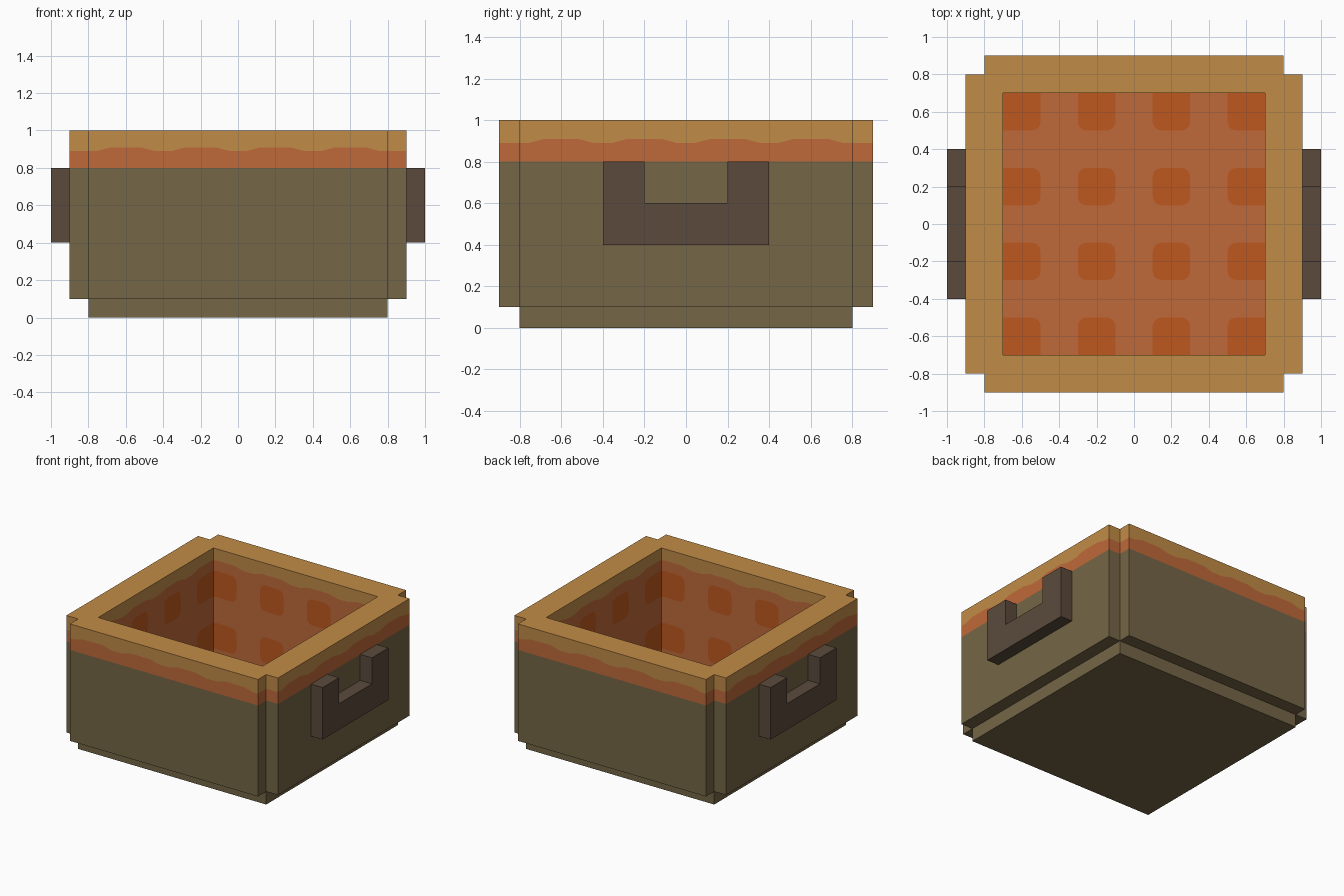
import bpy
import math

if "Cube" in bpy.data.objects:
    bpy.data.objects.remove(bpy.data.objects["Cube"])


def material(name, srgb):
    lin = [((c / 255 + 0.055) / 1.055) ** 2.4 for c in srgb]
    mat = bpy.data.materials.new(name)
    mat.diffuse_color = (*lin, 1)
    mat.use_nodes = True
    mat.node_tree.nodes["Principled BSDF"].inputs["Base Color"].default_value = mat.diffuse_color
    return mat


OLIVE = material("olive_clay", (117, 102, 70))
ORANGE = material("orange_glaze", (191, 105, 58))
TAN = material("tan_rim", (193, 139, 71))
SPOT = material("dark_orange_spot", (190, 88, 31))
BROWN = material("brown_handle", (91, 74, 59))


class Part:
    """Collects polygons, then makes one object."""

    def __init__(self, name, *mats):
        self.name, self.mats = name, mats
        self.verts, self.faces, self.slots = [], [], []

    def face(self, pts, slot=0):
        n = len(self.verts)
        self.verts += [tuple(p) for p in pts]
        self.faces.append(range(n, n + len(pts)))
        self.slots.append(slot)

    def build(self):
        mesh = bpy.data.meshes.new(self.name)
        mesh.from_pydata(self.verts, [], [list(f) for f in self.faces])
        for m in self.mats:
            mesh.materials.append(m)
        for poly, s in zip(mesh.polygons, self.slots):
            poly.material_index = s
        obj = bpy.data.objects.new(self.name, mesh)
        bpy.context.collection.objects.link(obj)
        return obj


CENTRES = (-0.6, -0.2, 0.2, 0.6)
FLOOR = 0.1


def wave(u):
    """Height of the glaze edge: a low flat bump around each centre."""
    d = min(abs(u - c) for c in CENTRES)
    return 0.89 + 0.02 * max(0, min(1, (0.155 - d) / 0.075))


def wall(part, a, b, levels):
    """Vertical wall from a to b, banded by height and split along the wave."""
    axis = 0 if abs(a[0] - b[0]) > 1e-6 else 1
    lo, hi = sorted((a[axis], b[axis]))
    cuts = {lo, hi}
    for c in CENTRES:
        cuts |= {round(c + d, 4) for d in (-0.155, -0.08, 0.08, 0.155) if lo < c + d < hi}
    cuts = sorted(cuts, reverse=a[axis] > b[axis])
    for u, v in zip(cuts, cuts[1:]):
        p, q = list(a), list(a)
        p[axis], q[axis] = u, v
        zu = [wave(u) if z is None else z for z in levels]
        zv = [wave(v) if z is None else z for z in levels]
        for i in range(len(levels) - 1):
            part.face([(*p, zu[i]), (*q, zv[i]), (*q, zv[i + 1]), (*p, zu[i + 1])], i)


def ring(part, z, hole, up):
    """Flat notched ring around a square hole."""
    g = [-0.9, -0.8, -0.7, 0.7, 0.8, 0.9]
    for x0, x1 in zip(g, g[1:]):
        for y0, y1 in zip(g, g[1:]):
            r = sorted((abs(x0 + x1) / 2, abs(y0 + y1) / 2))
            if r[0] > 0.8 or r[1] < hole:
                continue
            pts = [(x0, y0, z), (x1, y0, z), (x1, y1, z), (x0, y1, z)]
            part.face(pts if up else pts[::-1])


# Outer walls with notched corners: olive, orange, tan bands
outer = Part("outer_wall", OLIVE, ORANGE, TAN)
outline = []
for k in range(4):
    c, s = round(math.cos(k * math.pi / 2)), round(math.sin(k * math.pi / 2))
    for x, y in ((0.8, -0.8), (0.9, -0.8), (0.9, 0.8)):
        outline.append((x * c - y * s, x * s + y * c))
for a, b in zip(outline, outline[1:] + outline[:1]):
    wall(outer, a, b, [0.1, 0.8, None, 1.0])
ring(outer, 0.1, 0.8, False)
outer.build()

# Rim
rim = Part("rim", TAN)
ring(rim, 1.0, 0.7, True)
rim.build()

# Inner lining and floor
lining = Part("inner_lining", ORANGE, TAN)
square = [(-0.7, -0.7), (-0.7, 0.7), (0.7, 0.7), (0.7, -0.7)]
for a, b in zip(square, square[1:] + square[:1]):
    wall(lining, a, b, [FLOOR, None, 1.0])
lining.face([(x, y, FLOOR) for x, y in reversed(square)])
lining.build()


def spot_outline(cu, cv, clip_v):
    """Rounded square, with square corners where it meets a side."""
    pts, r = [], 0.045
    for su, sv, start in ((1, 1, 0), (-1, 1, 90), (-1, -1, 180), (1, -1, 270)):
        u, v = cu + 0.1 * su, cv + 0.1 * sv
        if abs(u) > 0.69 or (clip_v and abs(v) > 0.69):
            pts.append((u, v))
            continue
        for i in range(4):
            t = math.radians(start + 30 * i)
            pts.append((u - r * su + r * math.cos(t), v - r * sv + r * math.sin(t)))
    return pts


# Thin painted spots on the floor and the four inner walls
E = 0.003
spots = Part("glaze_spots", SPOT)
for cu in CENTRES:
    for cv in CENTRES:
        spots.face([(u, v, FLOOR + E) for u, v in spot_outline(cu, cv, True)])
    for cz in (0.33, 0.73):
        o = spot_outline(cu, cz, False)
        w = 0.7 - E
        spots.face([(u, w, z) for u, z in o])
        spots.face([(-u, -w, z) for u, z in o])
        spots.face([(-w, u, z) for u, z in o])
        spots.face([(w, -u, z) for u, z in o])
spots.build()

# Base slab
base = Part("base", OLIVE)
corners = [(-0.8, -0.8), (0.8, -0.8), (0.8, 0.8), (-0.8, 0.8)]
base.face([(x, y, 0) for x, y in reversed(corners)])
for a, b in zip(corners, corners[1:] + corners[:1]):
    base.face([(*a, 0), (*b, 0), (*b, 0.1), (*a, 0.1)])
base.build()

# U-shaped handles on both sides
U = [(-0.4, 0.4), (0.4, 0.4), (0.4, 0.8), (0.2, 0.8),
     (0.2, 0.6), (-0.2, 0.6), (-0.2, 0.8), (-0.4, 0.8)]
for name, s in (("right_handle", 1), ("left_handle", -1)):
    h = Part(name, BROWN)
    h.face([(s * 1.0, s * y, z) for y, z in U])
    h.face([(s * 0.9, s * y, z) for y, z in reversed(U)])
    for (y0, z0), (y1, z1) in zip(U, U[1:] + U[:1]):
        h.face([(s * 0.9, s * y0, z0), (s * 0.9, s * y1, z1),
                (s * 1.0, s * y1, z1), (s * 1.0, s * y0, z0)])
    h.build()
